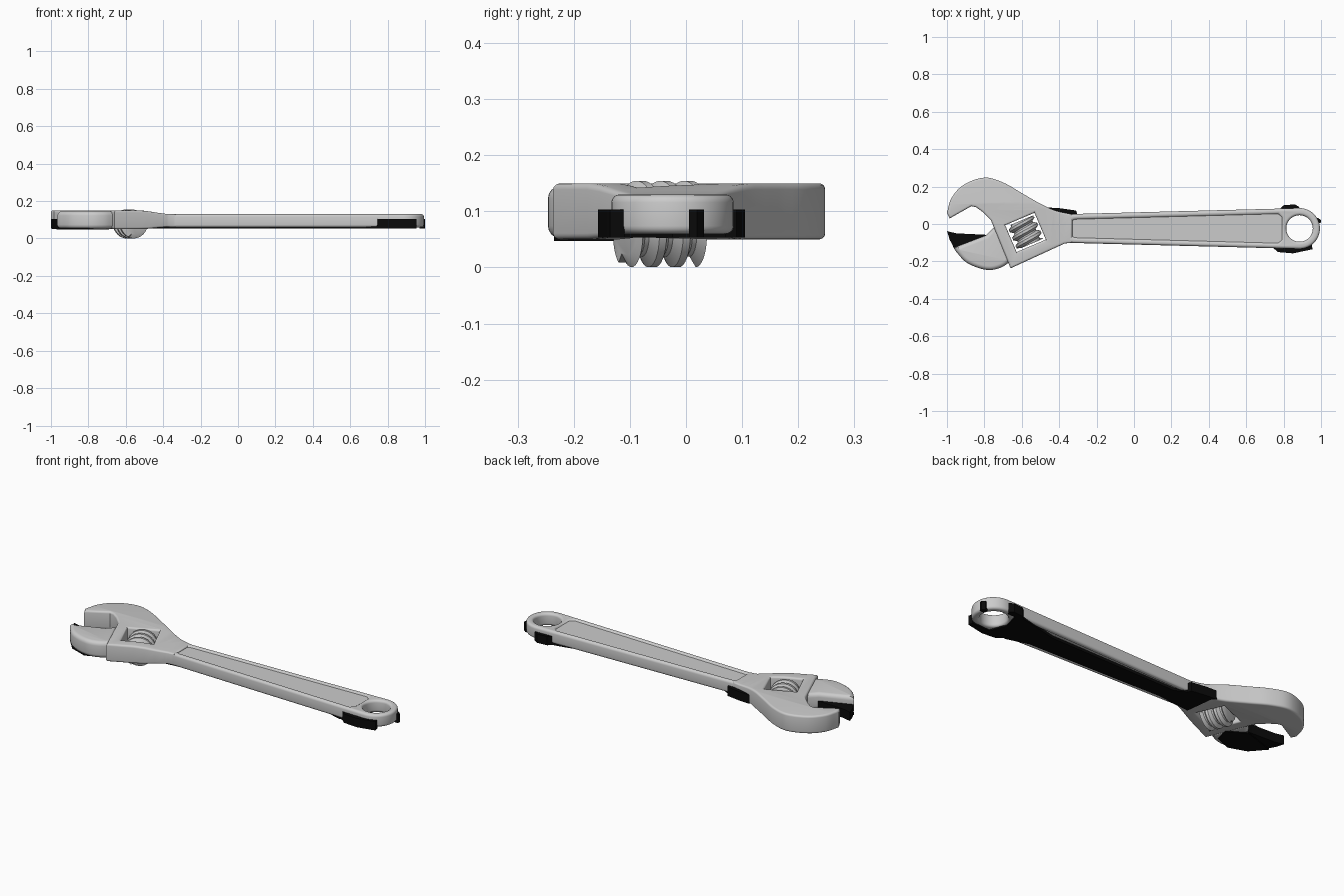
import bpy, bmesh, math
from mathutils import Vector

if "Cube" in bpy.data.objects:
    bpy.data.objects.remove(bpy.data.objects["Cube"])

TILT = math.radians(23)
A = Vector((math.sin(TILT), -math.cos(TILT)))   # jaw sliding direction
B = Vector((math.cos(TILT), math.sin(TILT)))    # across the screw


def smooth(pts, n=5):
    """Catmull-Rom curve through the points."""
    p = [Vector(q) for q in pts]
    p = [2 * p[0] - p[1]] + p + [2 * p[-1] - p[-2]]
    out = []
    for i in range(1, len(p) - 2):
        a, b, c, d = p[i - 1:i + 3]
        for k in range(n):
            t = k / n
            out.append(0.5 * (2 * b + (c - a) * t + (2 * a - 5 * b + 4 * c - d) * t * t
                              + (3 * b - a - 3 * c + d) * t ** 3))
    return out + [p[-2]]


def arc(cx, cy, r, a0, a1, n=20):
    return [(cx + r * math.cos(math.radians(a0 + (a1 - a0) * i / n)),
             cy + r * math.sin(math.radians(a0 + (a1 - a0) * i / n))) for i in range(n + 1)]


def finish(name, mesh, mat=None):
    ob = bpy.data.objects.new(name, mesh)
    bpy.context.collection.objects.link(ob)
    if mat:
        mesh.materials.clear()
        mesh.materials.append(mat)
    bpy.ops.object.select_all(action='DESELECT')
    bpy.context.view_layer.objects.active = ob
    ob.select_set(True)
    bpy.ops.object.shade_smooth_by_angle(angle=math.radians(35))
    return ob


def plate(name, loops, z0, z1, bevel=0.0, mat=None, edit=None):
    """Filled outline (further loops are holes) with thickness and rounded rims."""
    cu = bpy.data.curves.new(name, 'CURVE')
    cu.dimensions, cu.fill_mode = '2D', 'BOTH'
    cu.extrude = (z1 - z0) / 2 - bevel
    cu.bevel_depth, cu.bevel_resolution, cu.offset = bevel, 3, -bevel
    for pts in loops:
        sp = cu.splines.new('POLY')
        sp.points.add(len(pts) - 1)
        for q, p in zip(sp.points, pts):
            q.co = (p[0], p[1], 0, 1)
        sp.use_cyclic_u = True
    tmp = bpy.data.objects.new(name + "_curve", cu)
    bpy.context.collection.objects.link(tmp)
    dg = bpy.context.evaluated_depsgraph_get()
    mesh = bpy.data.meshes.new_from_object(tmp.evaluated_get(dg))
    bpy.data.objects.remove(tmp)
    bm = bmesh.new()
    bm.from_mesh(mesh)
    bmesh.ops.remove_doubles(bm, verts=bm.verts, dist=1e-5)
    if edit:
        edit(bm)
    bmesh.ops.translate(bm, verts=bm.verts, vec=(0, 0, (z0 + z1) / 2))
    bmesh.ops.recalc_face_normals(bm, faces=bm.faces)
    bm.to_mesh(mesh)
    bm.free()
    return finish(name, mesh, mat)


black = bpy.data.materials.new("black")
black.diffuse_color = (0.003, 0.003, 0.003, 1)
black.use_nodes = True
black.node_tree.nodes["Principled BSDF"].inputs["Base Color"].default_value = black.diffuse_color

# Head with fixed jaw and screw window, thinning towards the handle
head = smooth([(-1.0, .06), (-.975, .14), (-.91, .21), (-.80, .248), (-.70, .222),
               (-.60, .165), (-.50, .108), (-.42, .072), (-.33, .052)])
head += [(-.33, -.10), (-.37, -.104), (-.66, -.237), (-.765, .02), (-.81, .065),
         (-.845, .09), (-.87, .095), (-.985, .03)]
C = Vector((-.58, -.045))
window = [C + A * .078 * i + B * .085 * j for i, j in ((1, 1), (1, -1), (-1, -1), (-1, 1))]


def thin(bm):
    for x in (-.53, -.48, -.43, -.38):
        bmesh.ops.bisect_plane(bm, geom=bm.verts[:] + bm.edges[:] + bm.faces[:],
                               plane_co=(x, 0, 0), plane_no=(1, 0, 0))
    for v in bm.verts:
        t = min(max((v.co.x + .53) / .17, 0), 1)
        v.co.z *= 1 - .32 * t * t * (3 - 2 * t)
        v.co.z -= .004 * t


plate("head", [head, window], .05, .15, .011, edit=thin)

# Movable jaw
jaw = smooth([(-.965, -.127), (-.945, -.155), (-.90, -.203), (-.835, -.234),
              (-.77, -.246), (-.71, -.232), (-.66, -.20)])
jaw += [(-.74, -.01), (-.79, -.06)]
plate("movable_jaw", [jaw], .052, .145, .022)

# Handle: rim with hanging hole, and a thin web in the long recess
Y = -.024
rim = [(-.38, Y + .076), (-.38, Y - .076)] + arc(.885, Y, .109, -92, 92, 32)
recess = arc(-.305, Y, .048, 90, 270, 16) + [(.77, Y - .077), (.79, Y - .06),
                                            (.79, Y + .06), (.77, Y + .077)]
hole = arc(.885, Y, .071, 0, 348.75, 31)
plate("handle_rim", [rim, recess, hole], .06, .13, .014)
web = [(-.36, Y - .06), (.80, Y - .09), (.80, Y + .09), (-.36, Y + .06)]
plate("handle_web", [web], .068, .122)

# Adjusting screw: helical trapezoid thread with capped ends
PITCH, HALF, N = .046, .068, 40
profile = [(0, .058), (.12, .058), (.38, .077), (.68, .077), (.94, .058)]
bm = bmesh.new()
rows = []
for turn in range(-3, 4):
    for f, r in profile:
        ring = []
        for k in range(N + 1):
            u = 2 * math.pi * k / N
            raw = (turn + f + k / N - .9) * PITCH
            t = min(max(raw, -HALF), HALF)
            rr = r if abs(raw) < HALF else .056
            q = C + A * t + B * rr * math.cos(u)
            ring.append(bm.verts.new((q.x, q.y, .0775 + rr * math.sin(u))))
        rows.append(ring)
for r0, r1 in zip(rows, rows[1:]):
    for k in range(N):
        bm.faces.new((r0[k], r0[k + 1], r1[k + 1], r1[k]))
bm.faces.new(rows[0][:-1])
bm.faces.new(rows[-1][:-1])
bmesh.ops.remove_doubles(bm, verts=bm.verts, dist=1e-5)
bmesh.ops.dissolve_degenerate(bm, edges=bm.edges, dist=1e-5)
bmesh.ops.recalc_face_normals(bm, faces=bm.faces)
screw_mesh = bpy.data.meshes.new("adjusting_screw")
bm.to_mesh(screw_mesh)
bm.free()
finish("adjusting_screw", screw_mesh)

# Black backing under the handle and jaw, with thicker patches at the edges
backing = [(-.44, .07), (-.30, .05), (-.24, .02), (.55, .03), (.72, .07), (.83, .09),
           (.80, Y), (.84, -.12), (.72, -.125), (.60, -.09), (-.22, -.07), (-.42, -.09)]
plate("handle_backing", [backing], .053, .07, mat=black)
jaw_back = [(-.97, -.12), (-.90, -.20), (-.80, -.235), (-.71, -.20), (-.69, -.12), (-.79, -.06)]
plate("jaw_backing", [jaw_back], .047, .056, mat=black)
patches = {
    "jaw_patch": [(-1.0, -.038), (-.95, -.05), (-.785, -.058), (-.85, -.095), (-.96, -.13),
                  (-.985, -.085)],
    "neck_patch": [(-.46, .088), (-.40, .085), (-.31, .072), (-.30, .045), (-.42, .05)],
    "end_patch_back": [(.77, .07), (.80, .10), (.86, .105), (.885, .09), (.87, .07)],
    "end_patch_front": [(.74, -.125), (.77, -.15), (.85, -.157), (.955, -.135), (.95, -.11),
                        (.85, -.115)],
    "end_patch_tip": [(.975, .005), (.998, .005), (1.0, .02), (.985, .032), (.97, .03)],
}
for name, pts in patches.items():
    plate(name, [pts], .053, .103, mat=black)
